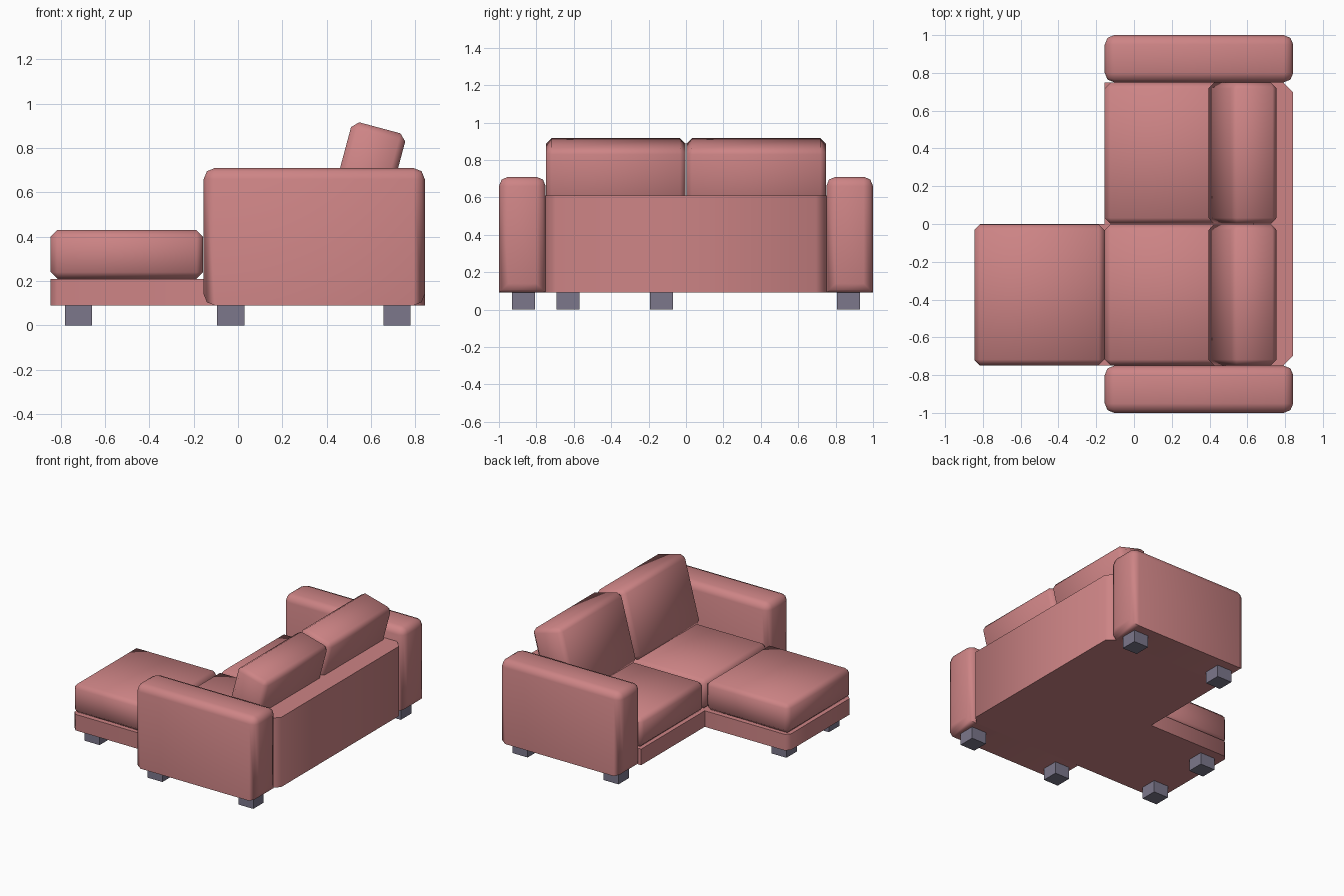
import bpy, bmesh, math
from mathutils import Matrix

cube = bpy.data.objects.get("Cube")
if cube:
    bpy.data.objects.remove(cube, do_unlink=True)


def material(name, color):
    m = bpy.data.materials.new(name)
    m.use_nodes = True
    m.diffuse_color = color
    m.node_tree.nodes["Principled BSDF"].inputs["Base Color"].default_value = color
    return m


fabric = material("rose fabric", (0.61, 0.23, 0.235, 1))
leg_mat = material("grey leg", (0.2, 0.185, 0.26, 1))


def finish(name, bm, mat, smooth=True):
    bmesh.ops.recalc_face_normals(bm, faces=bm.faces)
    mesh = bpy.data.meshes.new(name)
    bm.to_mesh(mesh)
    bm.free()
    mesh.materials.append(mat)
    ob = bpy.data.objects.new(name, mesh)
    bpy.context.collection.objects.link(ob)
    if smooth:
        bpy.ops.object.select_all(action="DESELECT")
        ob.select_set(True)
        bpy.context.view_layer.objects.active = ob
        bpy.ops.object.shade_smooth_by_angle(angle=math.radians(50))
    return ob


def box(name, x, y, z, mat, bevel=0, segments=1, keep=None, tilt=0):
    """Box between the given x, y, z ranges; keep(edge) chooses the bevelled edges."""
    bm = bmesh.new()
    bmesh.ops.create_cube(bm, size=1)
    bmesh.ops.scale(bm, vec=[b - a for a, b in (x, y, z)], verts=bm.verts)
    if bevel:
        edges = [e for e in bm.edges if keep is None or keep(e)]
        bmesh.ops.bevel(bm, geom=edges, offset=bevel, segments=segments,
                        profile=0.5, affect="EDGES")
    bm.transform(Matrix.Translation([(a + b) / 2 for a, b in (x, y, z)])
                 @ Matrix.Rotation(tilt, 4, "Y"))
    return finish(name, bm, mat, bevel > 0)


def slab(name, outline, z0, z1):
    """Extrude a plan outline upwards."""
    bm = bmesh.new()
    face = bm.faces.new([bm.verts.new((x, y, z0)) for x, y in outline])
    up = bmesh.ops.extrude_face_region(bm, geom=[face])["geom"]
    for v in up:
        if isinstance(v, bmesh.types.BMVert):
            v.co.z = z1
    return finish(name, bm, fabric)


FRONT, BACK, SIDE, FLOOR, SEAT = -0.155, 0.843, 0.75, 0.09, 0.21
CHAISE, C = -0.845, 0.03

# L-shaped base with chamfered chaise corners
slab("base", [(CHAISE, -SIDE + C), (CHAISE + C, -SIDE), (0.7, -SIDE), (0.7, SIDE),
              (FRONT, SIDE), (FRONT, 0), (CHAISE + C, 0), (CHAISE, -C)], FLOOR, SEAT)

# Backrest with chamfered rear corners
slab("backrest", [(0.63, -SIDE), (BACK - 0.055, -SIDE), (BACK, -SIDE + 0.055),
                  (BACK, SIDE - 0.055), (BACK - 0.055, SIDE), (0.63, SIDE)], FLOOR, 0.61)


# Arms: every edge rounded except the long bottom ones
def arm_edge(e):
    a, b = (v.co for v in e.verts)
    return not (abs(a.x - b.x) > 0.1 and a.z < 0)


for side, s in (("left", 1), ("right", -1)):
    y_arm = sorted((s * SIDE, s * 1.0))
    y_seat = sorted((s * 0.002, s * 0.748))
    box(side + "_arm", (FRONT, BACK), y_arm, (FLOOR, 0.71), fabric, 0.05, 2, arm_edge)
    box(side + "_seat_cushion", (FRONT, 0.63), y_seat, (SEAT, 0.43), fabric, C)
    box(side + "_back_cushion", (0.448, 0.701), y_seat, (0.393, 0.90), fabric, C,
        tilt=math.radians(15))

# Chaise cushion
box("chaise_cushion", (CHAISE, FRONT - 0.002), (-0.748, -0.002), (SEAT, 0.43), fabric, C)

# Legs
spots = [(-0.72, -0.63), (-0.72, -0.13), (-0.033, -0.87), (0.717, -0.87),
         (-0.033, 0.87), (0.717, 0.87)]
for i, (x, y) in enumerate(spots):
    r = 0.0615
    box(f"leg_{i + 1}", (x - r, x + r), (y - r, y + r), (0, FLOOR + 0.003), leg_mat)
